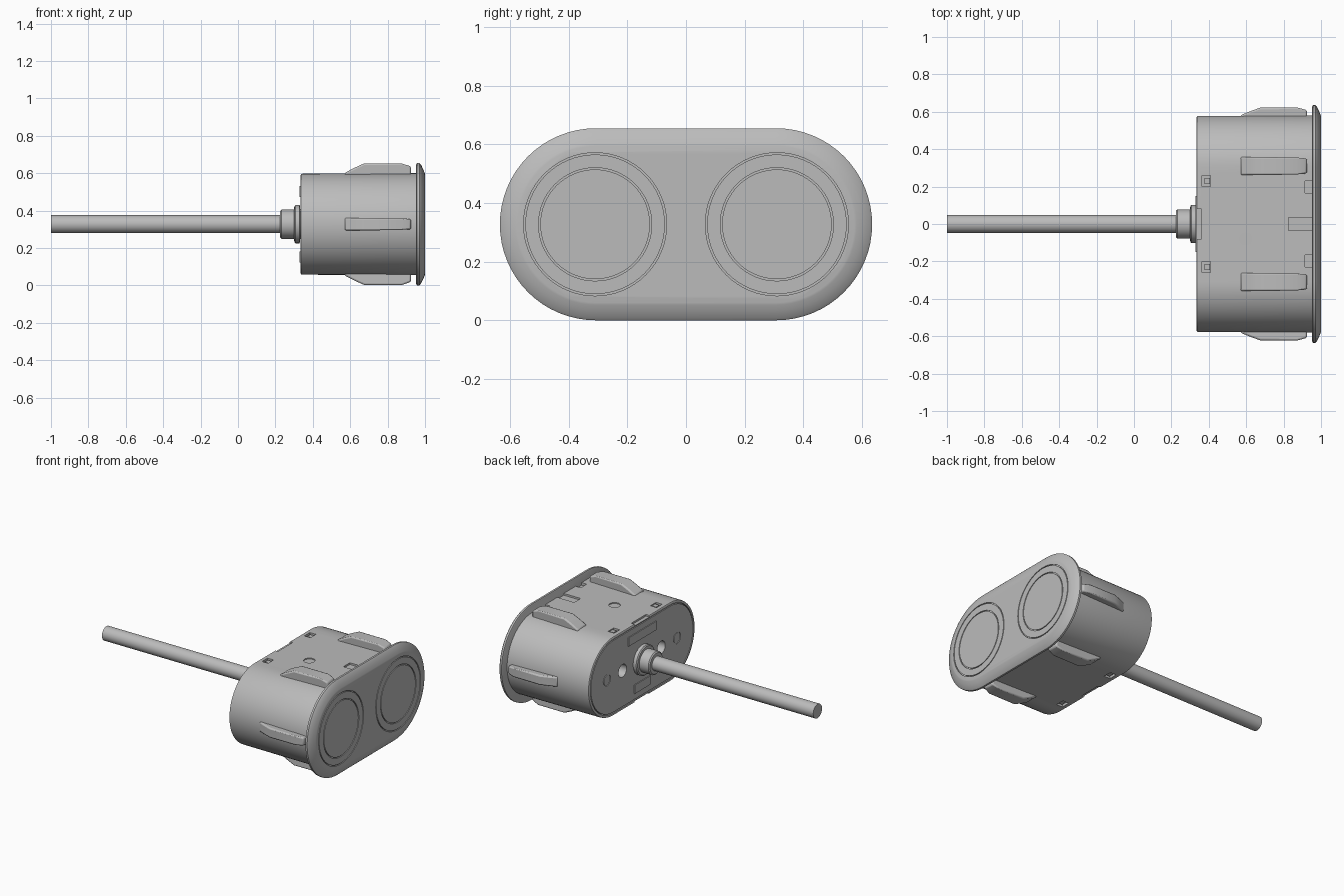
import bpy, bmesh, math
from mathutils import Matrix, Vector

if "Cube" in bpy.data.objects:
    bpy.data.objects.remove(bpy.data.objects["Cube"])

MID = 0.3275    # height of the centre line
HALF = 0.3075   # half length of the straight part of the oval

plastic = bpy.data.materials.new("grey_plastic")
plastic.use_nodes = True
grey = (0.5, 0.5, 0.5, 1)
plastic.diffuse_color = grey
plastic.node_tree.nodes["Principled BSDF"].inputs["Base Color"].default_value = grey


def finish(name, bm):
    bmesh.ops.recalc_face_normals(bm, faces=bm.faces)
    mesh = bpy.data.meshes.new(name)
    bm.to_mesh(mesh)
    bm.free()
    mesh.materials.append(plastic)
    obj = bpy.data.objects.new(name, mesh)
    bpy.context.scene.collection.objects.link(obj)
    return obj


def loft(name, sections, half=0, centre=(0, MID), ring=False, steps=32):
    """Oval or round loops along x; each section is (x, radius)."""
    bm = bmesh.new()
    loops = []
    for x, r in sections:
        loop = []
        for side in (1, -1):
            for i in range(steps + (1 if half else 0)):
                a = math.pi * (i / steps - 0.5)
                loop.append(bm.verts.new((x, centre[0] + side * (half + r * math.cos(a)),
                                          centre[1] + side * r * math.sin(a))))
        loops.append(loop)
    pairs = list(zip(loops, loops[1:]))
    if ring:
        pairs.append((loops[-1], loops[0]))
    else:
        bm.faces.new(loops[0])
        bm.faces.new(loops[-1])
    for a, b in pairs:
        for i in range(len(a)):
            j = (i + 1) % len(a)
            bm.faces.new((a[i], a[j], b[j], b[i]))
    return finish(name, bm)


def groove(x0, x1, r, width, half=0, centre=(0, MID)):
    return loft("groove_cutter", [(x0, r), (x1, r), (x1, r - width), (x0, r - width)],
                half, centre, ring=True)


def box(name, centre, size):
    bm = bmesh.new()
    bmesh.ops.create_cube(bm, size=1)
    bmesh.ops.scale(bm, vec=size, verts=bm.verts)
    bmesh.ops.translate(bm, vec=centre, verts=bm.verts)
    return finish(name, bm)


def disc(name, centre, r, depth):
    bm = bmesh.new()
    bmesh.ops.create_cone(bm, cap_ends=True, segments=32, radius1=r, radius2=r, depth=depth)
    bmesh.ops.translate(bm, vec=centre, verts=bm.verts)
    return finish(name, bm)


def select(obj):
    bpy.ops.object.select_all(action='DESELECT')
    obj.select_set(True)
    bpy.context.view_layer.objects.active = obj


def cut(obj, cutters):
    select(obj)
    for c in cutters:
        c.hide_render = True
        mod = obj.modifiers.new("cut", 'BOOLEAN')
        mod.operation = 'DIFFERENCE'
        mod.solver = 'EXACT'
        mod.object = c
        bpy.ops.object.modifier_apply(modifier=mod.name)
        bpy.data.objects.remove(c)


def rib(name, origin, turn, width, height):
    """Spring rib with a sloped lead-in, standing on the shell."""
    profile = [(0.57, -0.03), (0.57, 0.004), (0.62, 0.55 * height), (0.675, height),
               (0.875, height), (0.925, 0.7 * height), (0.925, -0.03)]
    bm = bmesh.new()
    face = bm.faces.new([bm.verts.new((x, -width / 2, z)) for x, z in profile])
    new = bmesh.ops.extrude_face_region(bm, geom=[face])["geom"]
    bmesh.ops.translate(bm, vec=(0, width, 0),
                        verts=[v for v in new if isinstance(v, bmesh.types.BMVert)])
    # narrow the free end a little
    for v in bm.verts:
        if v.co.x > 0.9:
            v.co.y *= 0.8
    bm.transform(Matrix.Translation(Vector((0, *origin))) @ Matrix.Rotation(turn, 4, 'X'))
    obj = finish(name, bm)
    mod = obj.modifiers.new("soft_edges", 'BEVEL')
    mod.width = 0.009
    mod.segments = 2
    return obj


# Main housing
body = loft("housing", [(0.335, 0.263), (0.338, 0.268), (0.345, 0.27), (0.96, 0.2725)], HALF)
cutters = [groove(0.3, 0.35, 0.252, 0.006, HALF)]
for up in (1, -1):
    z = MID + up * 0.27
    for s in (1, -1):
        cutters.append(box("latch_cutter", (0.387, s * 0.23, z), (0.046, 0.06, 0.05)))
        cutters.append(box("slot_cutter", (0.94, s * 0.197, z), (0.05, 0.065, 0.03)))
    cutters.append(box("notch_cutter", (0.345, 0, z), (0.03, 0.16, 0.024)))
cutters.append(box("channel_cutter", (0.89, 0, MID + 0.27), (0.13, 0.07, 0.02)))
cutters.append(disc("dimple_cutter", (0.598, -0.08, MID + 0.27), 0.036, 0.012))
# Screw holes and marker rings in the rear panel
for s in (1, -1):
    cutters.append(loft("hole_cutter", [(0.3, 0.045), (0.40, 0.04)], 0, (s * 0.21, MID), steps=16))
    cutters.append(groove(0.3, 0.339, 0.04, 0.006, 0, (s * 0.38, MID)))
cut(body, cutters)

# Latch tabs inside the windows
for up, level in ((1, "top"), (-1, "bottom")):
    for s, side in ((1, "left"), (-1, "right")):
        box(f"{level}_{side}_latch", (0.392, s * 0.23, MID + up * 0.25), (0.03, 0.034, 0.03))

# Blank label plates on the rear panel
box("upper_label_plate", (0.333, 0, MID + 0.175), (0.008, 0.3, 0.06))
box("lower_label_plate", (0.333, 0, MID - 0.175), (0.008, 0.17, 0.06))

# Oval front flange with two sensor discs outlined by grooves
flange = loft("front_flange", [(0.953, 0.32), (0.957, 0.3275), (0.97, 0.3275), (0.978, 0.319),
                               (0.99, 0.294), (0.998, 0.275), (1.0, 0.267)], HALF)
cut(flange, [groove(0.993, 1.02, r, 0.006, 0, (s * 0.31, MID))
             for s in (1, -1) for r in (0.244, 0.193)])

# Spring ribs around the housing
ribs = []
for s, side in ((1, "left"), (-1, "right")):
    ribs.append(rib(f"top_{side}_rib", (s * 0.31, MID + 0.27), 0, 0.098, 0.055))
    ribs.append(rib(f"bottom_{side}_rib", (s * 0.31, MID - 0.27), math.pi, 0.098, 0.055))
    ribs.append(rib(f"end_{side}_rib", (s * 0.578, MID), -s * math.pi / 2, 0.068, 0.044))

# Cable gland and cable
gland = loft("cable_gland", [(0.225, 0.07), (0.232, 0.078), (0.3, 0.078), (0.301, 0.095),
                             (0.307, 0.102), (0.33, 0.102), (0.331, 0.08), (0.36, 0.08)])
cable = loft("cable", [(-1.0, 0.048), (0.24, 0.048)])

for obj in [body, flange, gland, cable] + ribs:
    select(obj)
    bpy.ops.object.shade_smooth_by_angle(angle=math.radians(30))
